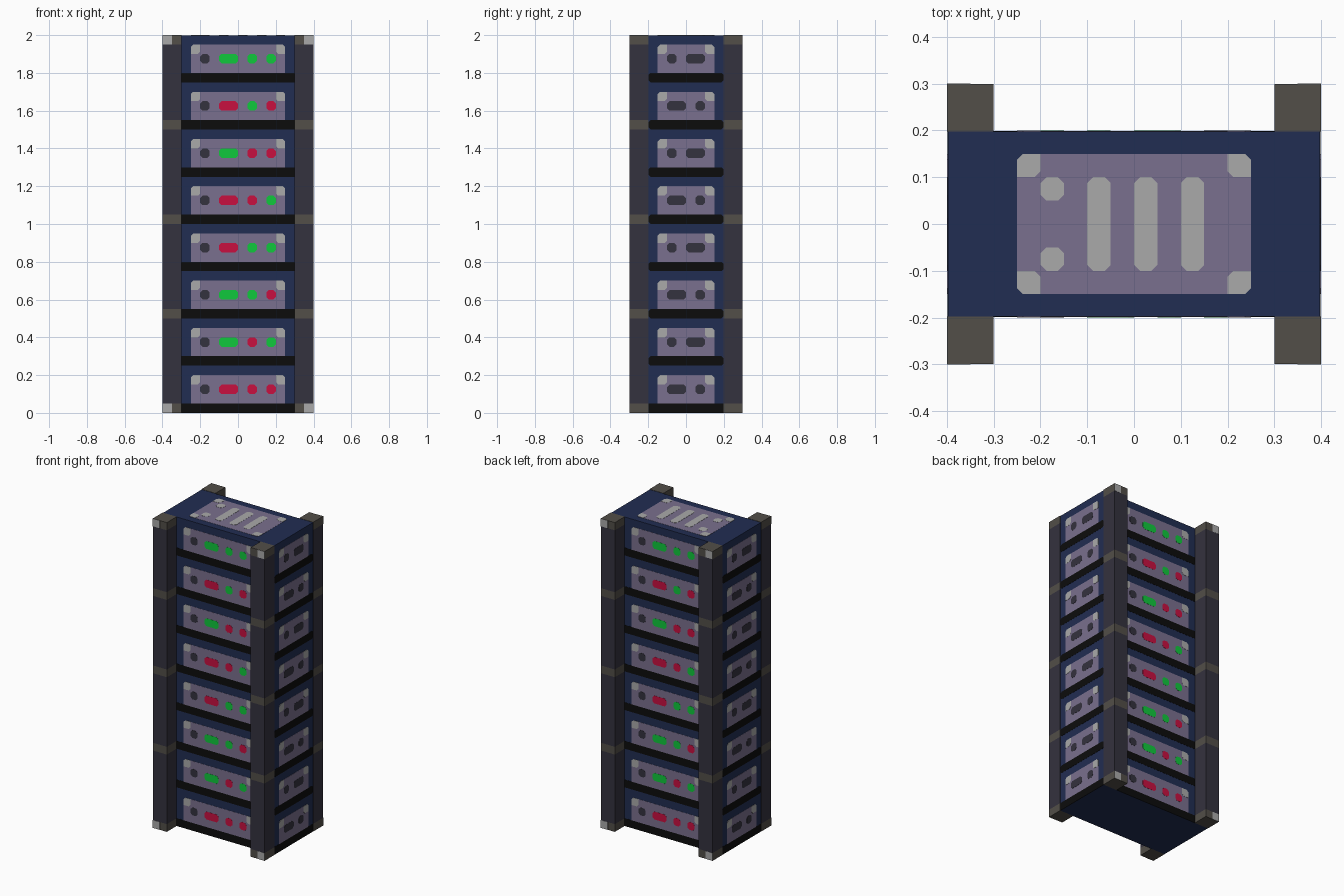
import bpy
import bmesh
from mathutils import Vector

if "Cube" in bpy.data.objects:
    bpy.data.objects.remove(bpy.data.objects["Cube"], do_unlink=True)

LAYER = 0.001          # thickness step of the painted plates
CLIP = 0.0125          # size of a clipped plate corner
ROW = 0.25             # height of one server unit
NAMES = ["navy", "black", "mauve", "light_grey", "charcoal", "olive_grey", "green", "red"]
NAVY, BLACK, MAUVE, LIGHT, CHARCOAL, OLIVE, GREEN, RED = range(len(NAMES))
HEXES = ["212D52", "0C0C0C", "7A708E", "AAAAAA", "34323E", "524E48", "10C83C", "C81040"]


def linear(pair):
    c = int(pair, 16) / 255
    return c / 12.92 if c < 0.04 else ((c + 0.055) / 1.055) ** 2.4


def make_material(name, code):
    mat = bpy.data.materials.new(name)
    colour = [linear(code[i:i + 2]) for i in (0, 2, 4)] + [1]
    mat.diffuse_color = colour
    mat.use_nodes = True
    node = next(n for n in mat.node_tree.nodes if n.type == "BSDF_PRINCIPLED")
    node.inputs["Base Color"].default_value = colour
    node.inputs["Roughness"].default_value = 0.8
    return mat


MATERIALS = [make_material(n, h) for n, h in zip(NAMES, HEXES)]


def finish(name, bm):
    """Turn a bmesh into an object holding only the materials it uses."""
    bmesh.ops.recalc_face_normals(bm, faces=bm.faces[:])
    used = sorted({f.material_index for f in bm.faces})
    for f in bm.faces:
        f.material_index = used.index(f.material_index)
    mesh = bpy.data.meshes.new(name)
    bm.to_mesh(mesh)
    bm.free()
    for i in used:
        mesh.materials.append(MATERIALS[i])
    obj = bpy.data.objects.new(name, mesh)
    bpy.context.collection.objects.link(obj)


def box(lo, hi):
    bm = bmesh.new()
    bmesh.ops.create_cube(bm, size=1)
    lo, hi = Vector(lo), Vector(hi)
    for v in bm.verts:
        v.co = (lo + hi) / 2 + v.co * (hi - lo)
    return bm


class Wall:
    """A flat side of the rack, with its own right and up directions."""

    def __init__(self, right, up, distance):
        self.u, self.v = Vector(right), Vector(up)
        self.n = self.u.cross(self.v)
        self.distance = distance

    def plate(self, bm, u0, u1, v0, v1, colour, level=1, clipped=(1, 1, 1, 1)):
        """Thin plate; clipped marks corners from lower left, anticlockwise."""
        outline = []
        corners = [(u0, v0, 1, 1), (u1, v0, -1, 1), (u1, v1, -1, -1), (u0, v1, 1, -1)]
        for i, (u, v, du, dv) in enumerate(corners):
            if clipped[i]:
                ends = [(u, v + dv * CLIP), (u + du * CLIP, v)]
                outline += ends if i % 2 == 0 else ends[::-1]
            else:
                outline.append((u, v))
        rings = []
        for depth in (self.distance, self.distance + level * LAYER):
            rings.append([bm.verts.new(self.u * a + self.v * b + self.n * depth)
                          for a, b in outline])
        back, front = rings
        faces = [bm.faces.new(front), bm.faces.new(back[::-1])]
        for i in range(len(front)):
            j = (i + 1) % len(front)
            faces.append(bm.faces.new((back[i], back[j], front[j], front[i])))
        for f in faces:
            f.material_index = colour


SQUARE = (0, 0, 0, 0)
inset = 2 * LAYER
body_x, body_y, body_top = 0.4 - inset, 0.2 - inset, 2 - inset

# Cabinet body
finish("cabinet_body", box((-body_x, -body_y, 0), (body_x, body_y, body_top)))

# Corner posts with metal collars
collars = [(0, 0.05), (0.5, 0.55), (1, 1.05), (1.5, 1.55), (1.95, 2)]
post_face = 0.3 - LAYER
for side, sx in (("left", 1), ("right", -1)):
    for end, sy in (("front", -1), ("back", 1)):
        xs, ys = sorted((sx * 0.3, sx * 0.4)), sorted((sy * body_y, sy * post_face))
        bm = box((xs[0], ys[0], 0), (xs[1], ys[1], 2))
        for z in [z for pair in collars for z in pair if 0 < z < 2]:
            bmesh.ops.bisect_plane(bm, geom=bm.verts[:] + bm.edges[:] + bm.faces[:],
                                   plane_co=(0, 0, z), plane_no=(0, 0, 1))
        for f in bm.faces:
            z = f.calc_center_median().z
            f.material_index = OLIVE if any(a - LAYER < z < b + LAYER for a, b in collars) else CHARCOAL
        # Light tabs on the outer corners of the post
        wall = Wall((-sy, 0, 0), (0, 0, 1), post_face)
        u0, u1 = sorted((-sy * sx * 0.35, -sy * sx * 0.4))
        for z in (0, 1.95):
            wall.plate(bm, u0, u1, z, z + 0.05, LIGHT, 1, SQUARE)
        finish(f"{end}_{side}_post", bm)


def panel(wall, bm, half, z):
    """Mauve panel with light tabs in its two top corners."""
    wall.plate(bm, -half, half, z + 0.05, z + 0.2, MAUVE, 1, (0, 0, 1, 1))
    wall.plate(bm, -half, 0.05 - half, z + 0.15, z + 0.2, LIGHT, 2, (0, 1, 0, 1))
    wall.plate(bm, half - 0.05, half, z + 0.15, z + 0.2, LIGHT, 2, (1, 0, 1, 0))


# Server units on the front and back, listed from the bottom row up
lights = ["RRR", "GRG", "GGR", "RGG", "RRG", "GRR", "RGR", "GGG"]
lamp = {"R": RED, "G": GREEN}
for name, sign in (("front", 1), ("back", -1)):
    wall = Wall((sign, 0, 0), (0, 0, 1), body_y)
    for row, code in enumerate(lights):
        z = row * ROW
        bm = bmesh.new()
        wall.plate(bm, -0.3, 0.3, z, z + 0.05, BLACK, 1, SQUARE)
        panel(wall, bm, 0.25, z)
        spots = [(-0.2, -0.15, CHARCOAL), (-0.1, 0, lamp[code[0]]),
                 (0.05, 0.1, lamp[code[1]]), (0.15, 0.2, lamp[code[2]])]
        for u0, u1, colour in spots:
            wall.plate(bm, u0, u1, z + 0.1, z + 0.15, colour, 2)
        finish(f"{name}_server_unit_{row + 1}", bm)

# Vent panels on both sides, mirrored on every other row
for name, sign in (("left", 1), ("right", -1)):
    wall = Wall((0, sign, 0), (0, 0, 1), body_x)
    for row in range(len(lights)):
        z = row * ROW
        bm = bmesh.new()
        wall.plate(bm, -0.2, 0.2, z, z + 0.05, BLACK, 1, (1, 1, 1, 1) if row else SQUARE)
        panel(wall, bm, 0.15, z)
        flip = 1 if row % 2 else -1
        for ends in ((-0.1, -0.05), (0, 0.1)):
            u0, u1 = sorted(flip * e for e in ends)
            wall.plate(bm, u0, u1, z + 0.1, z + 0.15, CHARCOAL, 2)
        finish(f"{name}_vent_panel_{row + 1}", bm)

# Roof panel with corner tabs, two round vents and three slots
roof = Wall((1, 0, 0), (0, 1, 0), body_top)
bm = bmesh.new()
roof.plate(bm, -0.25, 0.25, -0.15, 0.15, MAUVE)
for u in (-0.25, 0.2):
    for v in (-0.15, 0.1):
        rising = (u < 0) == (v < 0)
        roof.plate(bm, u, u + 0.05, v, v + 0.05, LIGHT, 2, (1, 0, 1, 0) if rising else (0, 1, 0, 1))
for v in (-0.1, 0.05):
    roof.plate(bm, -0.2, -0.15, v, v + 0.05, LIGHT, 2)
for u in (-0.1, 0, 0.1):
    roof.plate(bm, u, u + 0.05, -0.1, 0.1, LIGHT, 2)
finish("roof_panel", bm)
